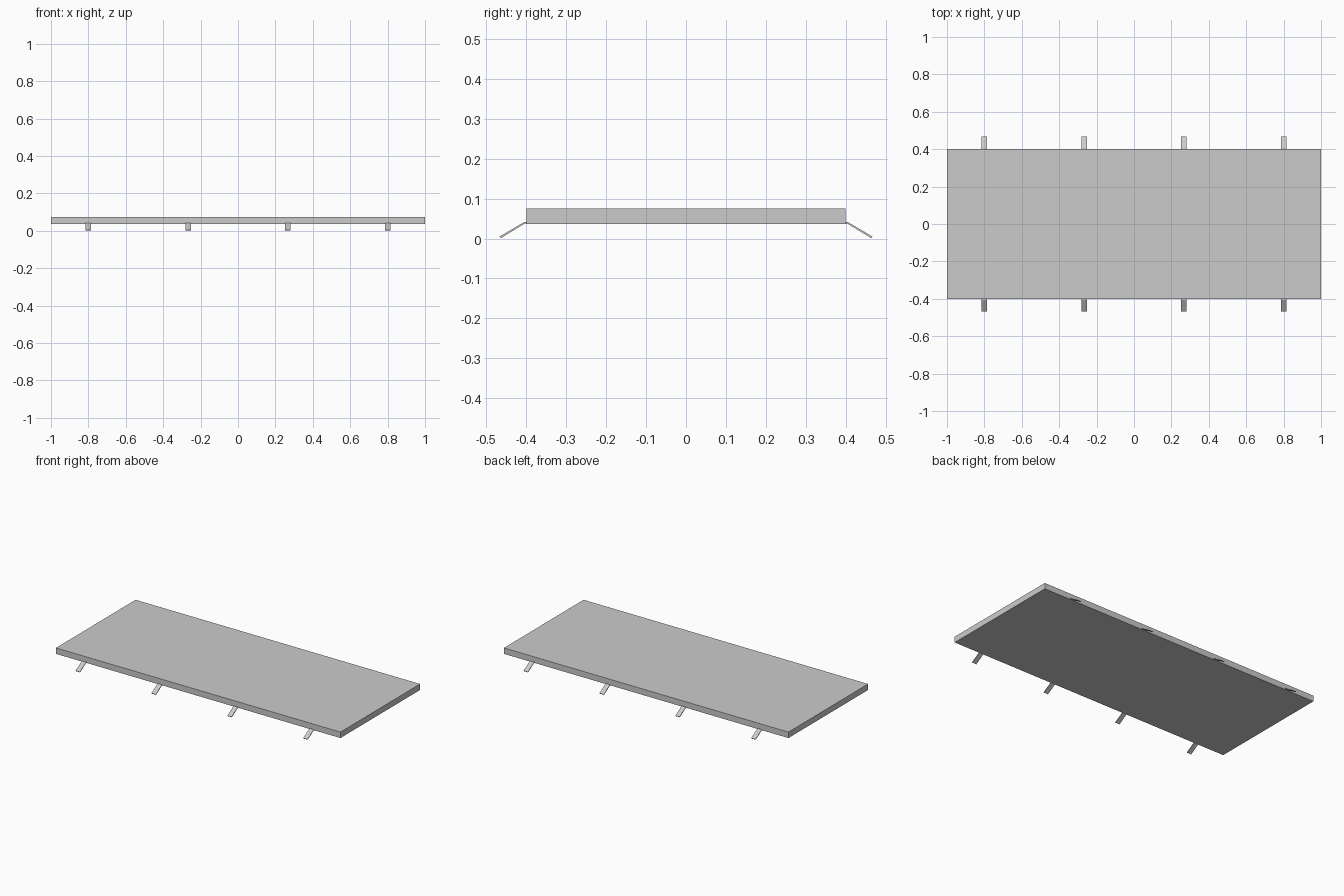
import bpy, bmesh

if "Cube" in bpy.data.objects:
    bpy.data.objects.remove(bpy.data.objects["Cube"])


def prism(name, profile, x0, x1):
    """Extrude a (y, z) outline along x."""
    bm = bmesh.new()
    face = bm.faces.new([bm.verts.new((x0, y, z)) for y, z in profile])
    ext = bmesh.ops.extrude_face_region(bm, geom=[face])
    moved = [v for v in ext["geom"] if isinstance(v, bmesh.types.BMVert)]
    bmesh.ops.translate(bm, verts=moved, vec=(x1 - x0, 0, 0))
    bmesh.ops.recalc_face_normals(bm, faces=bm.faces)
    mesh = bpy.data.meshes.new(name)
    bm.to_mesh(mesh)
    bm.free()
    obj = bpy.data.objects.new(name, mesh)
    bpy.context.collection.objects.link(obj)
    return obj


# Flat rectangular panel
prism("panel", [(-0.4, 0.037), (0.4, 0.037), (0.4, 0.075), (-0.4, 0.075)], -1, 1)

# Thin bent clips sloping down from both long edges
clip = [(0.397, 0.0375), (0.404, 0.0375), (0.464, 0.001),
        (0.467, 0.005), (0.406, 0.041), (0.397, 0.041)]
for side, sign in (("front", -1), ("back", 1)):
    outline = [(sign * y, z) for y, z in clip]
    for i in range(4):
        x = -0.8 + i * 1.6 / 3
        prism(f"{side}_clip_{i + 1}", outline, x - 0.015, x + 0.015)
